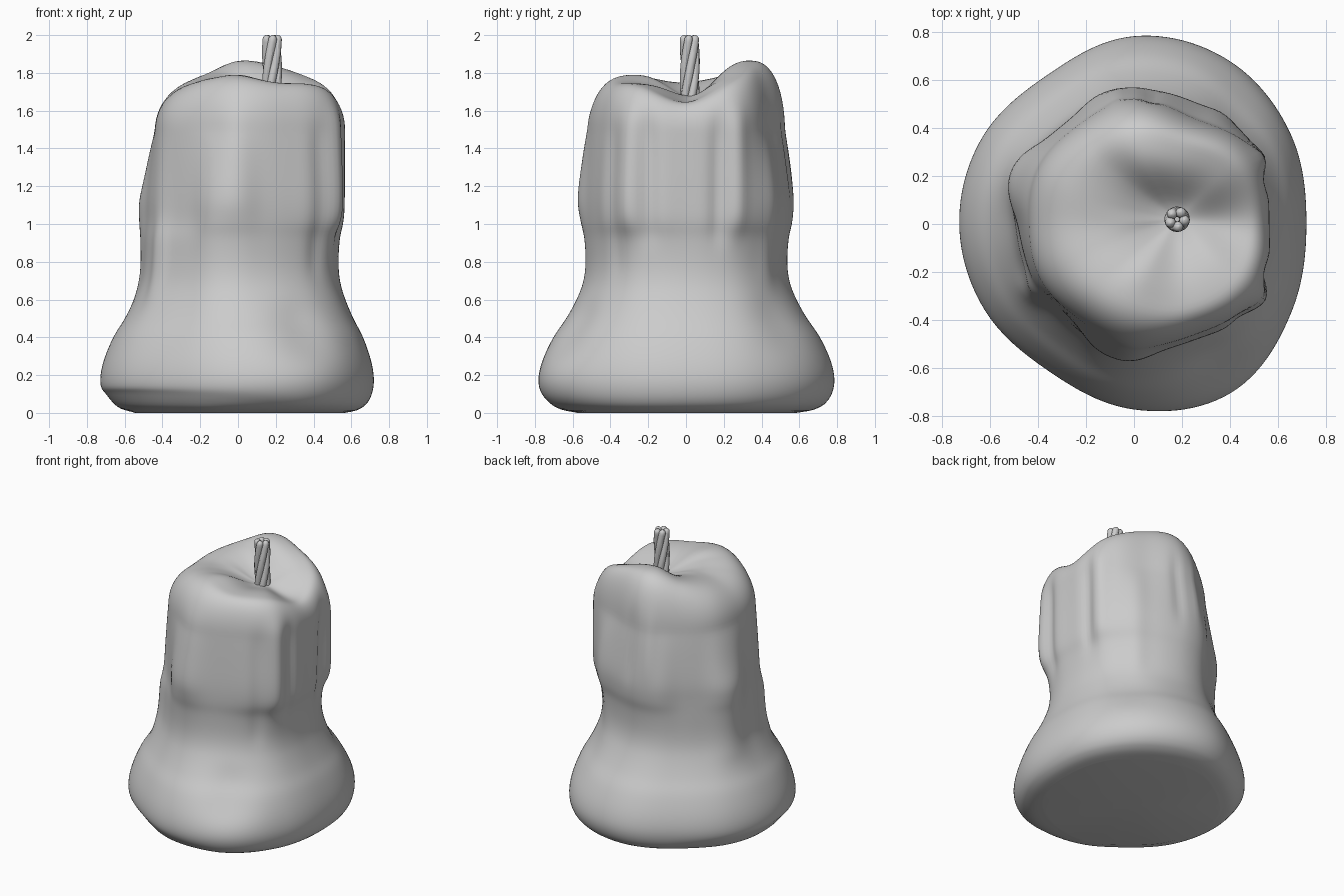
import bpy, bmesh, math
from mathutils import Vector

if "Cube" in bpy.data.objects:
    bpy.data.objects.remove(bpy.data.objects["Cube"])

N = 144  # points around the candle

# outlines sampled by angle, counter-clockwise from +x
BASE = [.72, .755, .79, .785, .72, .73, .73, .72, .71, .775, .815, .755]
MID = [.56, .57, .595, .59, .57, .565, .57, .56, .515, .51, .54, .53,
       .485, .475, .48, .465, .485, .55, .56, .54, .55, .59, .615, .585]
UPPER = [.565, .59, .51, .525, .475, .465, .44, .455, .46, .51, .53, .60]
CREST_R = [.47, .45, .37, .34, .30, .22, .15, .19, .25, .29, .39, .46]
CREST_Z = [1.645, 1.76, 1.84, 1.865, 1.80, 1.765, 1.75, 1.755, 1.775, 1.79, 1.75, 1.735]

# side profile: height, base weight, shaft weight, upper weight
SIDE = [(0, .2, 0, 0), (.02, .6, 0, 0), (.07, .88, 0, 0), (.16, 1, 0, 0),
        (.27, .93, 0, 0), (.4, .7, 0, 0), (.5, .43, 0, 0), (.6, .21, 0, 0),
        (.69, .07, 0, 0), (.79, .01, .05, 0), (.92, 0, .3, 0), (1.02, 0, .85, 0),
        (1.15, 0, 1, 0), (1.35, 0, 1, .5), (1.5, 0, 1, 1)]
Z_RIM = 1.5

# drips and hollows: angle, z low, z high, angular width, depth
DRIPS = [(-30, .97, 1.6, 5, .025), (27, .97, 1.6, 5, .028),
         (-20, .93, 1.55, 4, -.03), (18, .93, 1.55, 4, -.03),
         (268, 1.05, 1.6, 9, .015), (158, .6, 1.15, 12, .022),
         (213, .6, 1.0, 7, .025), (300, .3, .55, 13, -.04),
         (48, .35, .6, 12, -.02), (318, .75, 1.5, 4, -.015),
         (52, .7, 1.4, 6, .012), (82, 1.15, 1.6, 3, -.018),
         (98, 1.2, 1.6, 3, .014)]
WICK = Vector((.18, .02, 1.68))


def spline(a, b, c, d, t):
    return .5 * (2*b + (c-a)*t + (2*a-5*b+4*c-d)*t*t + (3*b-a-3*c+d)*t**3)


def around(table, ang):
    n = len(table)
    u = ang / math.tau * n
    i = int(u)
    return spline(*[table[(i+k) % n] for k in (-1, 0, 1, 2)], u - i)


def along(keys, u):
    n = len(keys) - 1
    i = min(int(u), n - 1)
    q = [keys[max(0, min(n, i+k))] for k in (-1, 0, 1, 2)]
    return [spline(*v, u - i) for v in zip(*q)]


def relief(ang, z):
    total = 0
    for a, lo, hi, w, d in DRIPS:
        da = (math.degrees(ang) - a + 180) % 360 - 180
        fade = 1 / (1 + math.exp(-(z-lo)/.035)) / (1 + math.exp((z-hi)/.04))
        total += d * math.exp(-(da/w)**2) * fade
    return total


def side_point(ang, u):
    z, wb, wm, wu = along(SIDE, u)
    mid = around(MID, ang)
    neck = .507*.6 + mid*.4
    r = (neck + wb*(around(BASE, ang)-neck) + wm*(mid-neck)
         + wu*(around(UPPER, ang)-mid) + relief(ang, z))
    # the foot lifts off the floor on the left
    z += .045 * max(0, math.cos(ang - math.radians(205))) * math.exp(-((z-.06)/.05)**2) * wb
    return Vector((r*math.cos(ang), r*math.sin(ang), 0 if u == 0 else max(z, 0)))


def rim_point(ang, a):
    h, c = around(CREST_Z, ang), around(CREST_R, ang)
    z = Z_RIM + (h-Z_RIM)*math.sin(a)
    r = c + (around(UPPER, ang)-c)*max(math.cos(a), 0)**.82 + relief(ang, z)*math.cos(a)
    return Vector((r*math.cos(ang), r*math.sin(ang), z))


def pool_point(ang, t):
    p = rim_point(ang, math.pi/2).lerp(WICK, t)
    h = around(CREST_Z, ang)
    s = min(1, 1.1 * t**1.35)
    p.z = h + (WICK.z - h)*s*s*(3 - 2*s)
    return p


# melted wax body, lofted from floor to wick
angles = [math.tau*i/N for i in range(N)]
rows = [[side_point(a, k/5) for a in angles] for k in range((len(SIDE)-1)*5 + 1)]
rows += [[rim_point(a, math.pi/2*k/14) for a in angles] for k in range(1, 15)]
rows += [[pool_point(a, k/12) for a in angles] for k in range(1, 12)]
bm = bmesh.new()
rings = [[bm.verts.new(p) for p in row] for row in rows]
for lo, hi in zip(rings, rings[1:]):
    for i in range(N):
        j = (i+1) % N
        bm.faces.new((lo[i], lo[j], hi[j], hi[i]))
for ring, tip in ((rings[0], Vector((0, 0, 0))), (rings[-1], WICK)):
    v = bm.verts.new(tip)
    for i in range(N):
        bm.faces.new((ring[i], ring[(i+1) % N], v))
bmesh.ops.recalc_face_normals(bm, faces=bm.faces)
for f in bm.faces:
    f.smooth = True
# soften the drips and rim, leaving the floor flat
soft = [v for v in bm.verts if v.co.z > .05]
for _ in range(3):
    bmesh.ops.smooth_vert(bm, verts=soft, factor=.5,
                          use_axis_x=True, use_axis_y=True, use_axis_z=True)
me = bpy.data.meshes.new("wax_body")
bm.to_mesh(me)
bm.free()
body = bpy.data.objects.new("wax_body", me)
bpy.context.collection.objects.link(body)

# twisted wick: five strands with rounded tips
cu = bpy.data.curves.new("wick", 'CURVE')
cu.dimensions = '3D'
cu.bevel_depth = .022
cu.bevel_resolution = 4
cu.use_fill_caps = True
heights = [1.62 + .36*k/24 for k in range(25)]
stations = [(z, 1) for z in heights] + [(1.989, .85), (1.997, .5), (2.0, .08)]
for s in range(5):
    sp = cu.splines.new('POLY')
    sp.points.add(len(stations) - 1)
    for p, (z, rad) in zip(sp.points, stations):
        a = math.tau*s/5 + (z-1.62)*6.5
        p.co = (WICK.x + .031*math.cos(a), WICK.y + .031*math.sin(a), z, 1)
        p.radius = rad
    sp.use_smooth = True
wick = bpy.data.objects.new("wick", cu)
bpy.context.collection.objects.link(wick)
bpy.context.view_layer.objects.active = wick
wick.select_set(True)
bpy.ops.object.convert(target='MESH')
bpy.ops.object.shade_smooth_by_angle()
